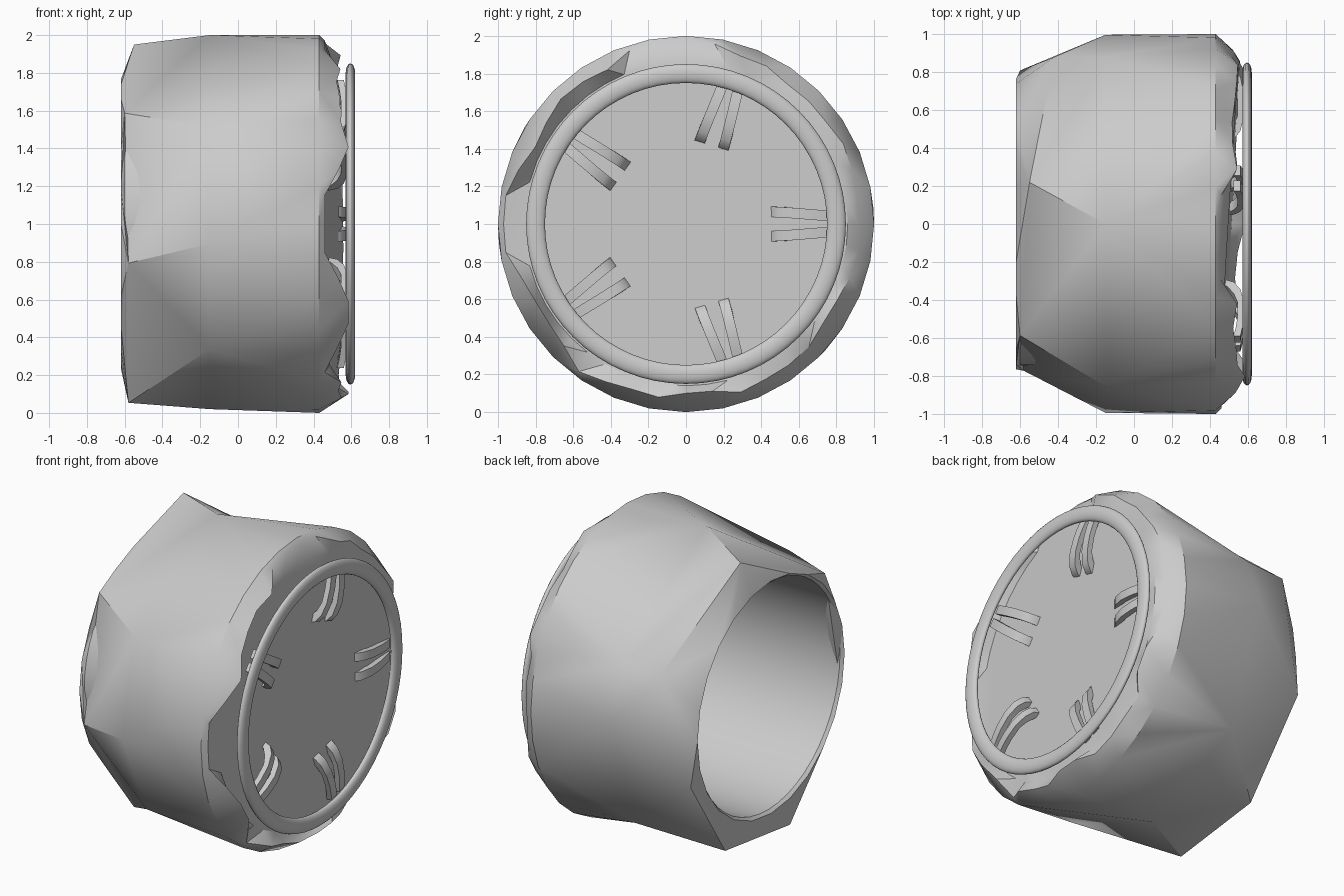
import bpy, bmesh, math, random
from math import cos, sin, radians, pi

if "Cube" in bpy.data.objects:
    bpy.data.objects.remove(bpy.data.objects["Cube"])

random.seed(4)
CZ = 1.0  # wheel axis height


def polar(x, r, deg):
    a = radians(deg)
    return (x, r * cos(a), CZ + r * sin(a))


def finish(bm, name, angle=30):
    bmesh.ops.recalc_face_normals(bm, faces=bm.faces)
    me = bpy.data.meshes.new(name)
    bm.to_mesh(me)
    bm.free()
    ob = bpy.data.objects.new(name, me)
    bpy.context.collection.objects.link(ob)
    bpy.ops.object.select_all(action='DESELECT')
    ob.select_set(True)
    bpy.context.view_layer.objects.active = ob
    bpy.ops.object.shade_smooth_by_angle(angle=radians(angle))
    return ob


def stitch(bm, A, B):
    """Triangulate between two angle-sorted rings of (deg, vert)."""
    na, nb = len(A), len(B)
    ang = lambda R, k: R[k % len(R)][0] + 360 * (k // len(R))
    i = j = 0
    while i < na or j < nb:
        if j >= nb or (i < na and ang(A, i + 1) + ang(A, i) <= ang(B, j + 1) + ang(B, j)):
            bm.faces.new((A[i % na][1], A[(i + 1) % na][1], B[j % nb][1]))
            i += 1
        else:
            bm.faces.new((A[i % na][1], B[(j + 1) % nb][1], B[j % nb][1]))
            j += 1


def ring(bm, pts):
    return [(d, bm.verts.new(polar(x, r, d))) for x, r, d in sorted(pts, key=lambda p: p[2])]


def even(x, r, n):
    return [(x, r, 360 * k / n) for k in range(n)]


def tilted(r, n):
    """Circle on the slightly tilted plane of the wheel disc."""
    return [(.505 + .06 * r * cos(radians(d)) - .01 * r * sin(radians(d)), r, d)
            for _, _, d in even(0, r, n)]


# tire: crumpled low-poly skin around a round barrel, closed by the disc in front
bm = bmesh.new()
shoulder = [(-.42, .97, 25), (-.55, .975, 77), (-.60, .83, 135), (-.58, .80, 195),
            (-.58, .98, 255), (-.57, .96, 295), (-.60, .86, 340)]
crown = [(-.15, 1, 5), (-.15, .978, 26), (-.15, 1, 90), (-.15, 1, 149), (-.15, 1, 186),
         (-.15, .99, 222), (-.15, .98, 270), (-.15, 1, 318)]
gaps = ((75, 110), (162, 192), (226, 240))
peaks = ((148, 160), (206, 224), (262, 284), (318, 335))
edge = []
for k in range(40):
    d = 9 * k
    if any(a < d < b for a, b in gaps):
        edge.append((.46, .97, d))
    elif any(a < d < b for a, b in peaks):
        edge.append((.585, .90, d))
    else:
        edge.append((.53 + random.uniform(-.02, .02), .93 + random.uniform(-.015, .015), d))
loops = [even(-.60, .745, 48), even(-.62, .765, 24), shoulder, crown,
         even(.43, 1, 32), edge, tilted(.86, 48), tilted(.76, 48)]
rings = [ring(bm, p) for p in loops]
for a, b in zip(rings, rings[1:]):
    stitch(bm, a, b)
bm.faces.new([v for _, v in rings[-1]])
barrel = ring(bm, tilted(.745, 48))
stitch(bm, barrel, rings[0])
finish(bm, "tire", 33)

# rounded rim ring, flattened along the axle
bpy.ops.mesh.primitive_torus_add(major_radius=.80, minor_radius=.05, major_segments=64,
                                 minor_segments=16, location=(.595, 0, CZ),
                                 rotation=(0, pi / 2, 0))
rim = bpy.context.object
rim.name = "rim_ring"
rim.scale = (1, 1, .5)
bpy.ops.object.shade_smooth_by_angle(angle=radians(60))

# five pairs of bent spokes: (radius, axial position, sideways offset)
bend = [(.43, .48, .066), (.445, .525, .065), (.49, .56, .063), (.57, .58, .058), (.66, .58, .051),
        (.72, .572, .046), (.78, .56, .042)]
bm = bmesh.new()
for k in range(5):
    a = radians(72 * k)
    for side in (-1, 1):
        rows = []
        for r, x, off in bend:
            row = []
            for dx, dt in ((0, -.028), (0, .028), (-.035, .028), (-.035, -.028)):
                rr, t = r - dx * (.8 if r < .5 else 0), side * off + dt
                row.append(bm.verts.new((x + dx, rr * cos(a) - t * sin(a),
                                         CZ + rr * sin(a) + t * cos(a))))
            rows.append(row)
        for p, q in zip(rows, rows[1:]):
            for i in range(4):
                j = (i + 1) % 4
                bm.faces.new((p[i], p[j], q[j], q[i]))
        bm.faces.new(rows[0])
        bm.faces.new(rows[-1])
finish(bm, "spokes", 40)
